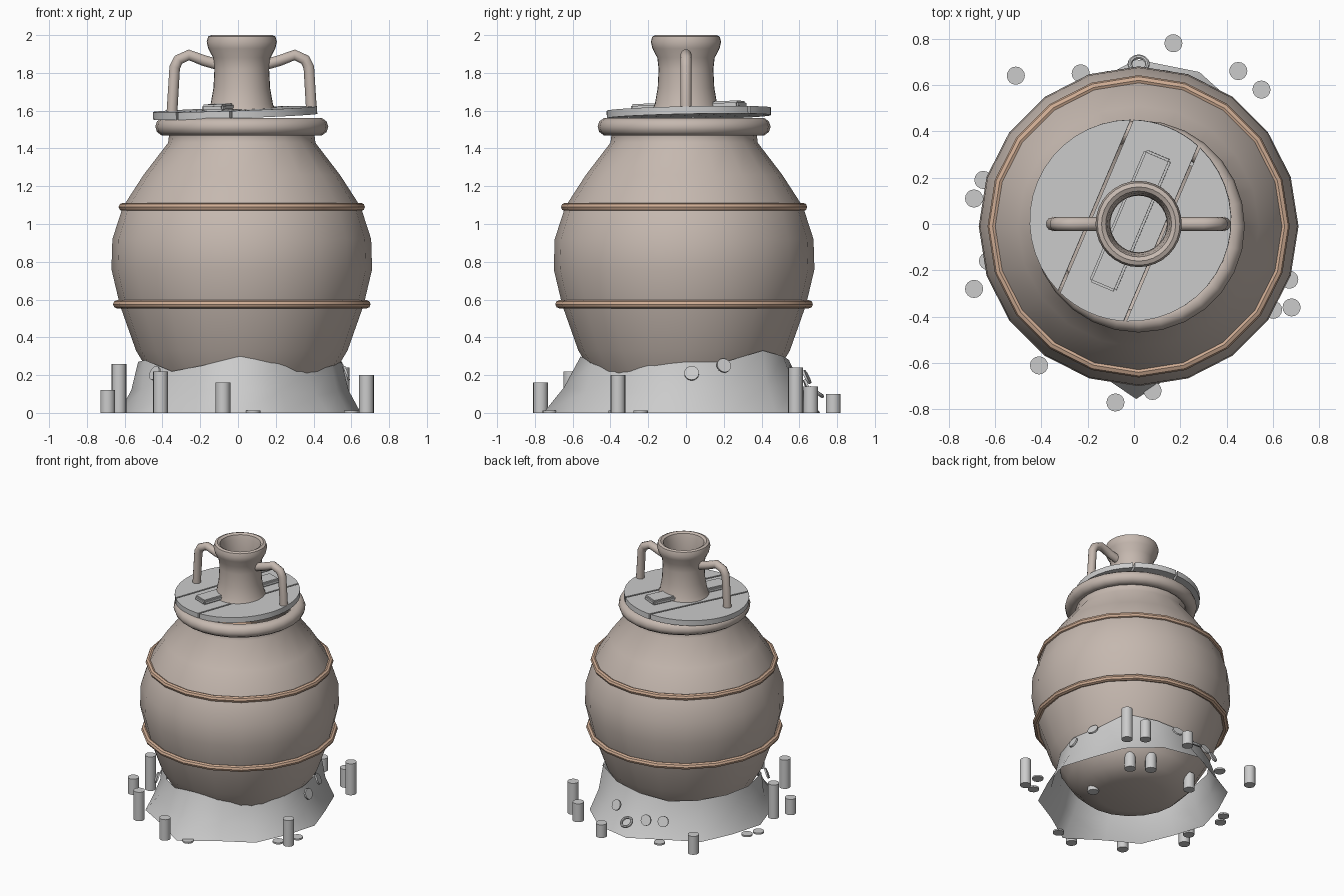
import bpy, bmesh, math
from mathutils import Vector, Matrix

if "Cube" in bpy.data.objects:
    bpy.data.objects.remove(bpy.data.objects["Cube"])

def material(name, rgb):
    m = bpy.data.materials.new(name)
    m.diffuse_color = (*rgb, 1)
    m.use_nodes = True
    m.node_tree.nodes["Principled BSDF"].inputs["Base Color"].default_value = m.diffuse_color
    return m

CLAY = material("clay", (0.56, 0.48, 0.43))
BAND = material("rust_band", (0.62, 0.41, 0.29))

def finish(name, bm, mat=None, smooth=40, recalc=True):
    if recalc:
        bmesh.ops.recalc_face_normals(bm, faces=bm.faces)
    me = bpy.data.meshes.new(name)
    bm.to_mesh(me)
    bm.free()
    ob = bpy.data.objects.new(name, me)
    bpy.context.collection.objects.link(ob)
    if mat:
        me.materials.append(mat)
    if smooth:
        bpy.ops.object.select_all(action='DESELECT')
        ob.select_set(True)
        bpy.context.view_layer.objects.active = ob
        bpy.ops.object.shade_smooth_by_angle(angle=math.radians(smooth))
    return ob

def lathe(name, profile, n, center, mat, closed=False, cap=False):
    bm = bmesh.new()
    rings = [[bm.verts.new((center[0] + r * math.cos(2 * math.pi * i / n),
                            center[1] + r * math.sin(2 * math.pi * i / n), z))
              for i in range(n)] for r, z in profile]
    pairs = list(zip(rings, rings[1:]))
    if closed:
        pairs.append((rings[-1], rings[0]))
    for a, b in pairs:
        for i in range(n):
            j = (i + 1) % n
            bm.faces.new((a[i], a[j], b[j], b[i]))
    if cap:
        bm.faces.new(rings[0][::-1])
    return finish(name, bm, mat, recalc=closed or cap)

def circle_profile(r, z, minor, k=10):
    return [(r + minor * math.cos(2 * math.pi * i / k), z + minor * math.sin(2 * math.pi * i / k))
            for i in range(k)]

def cylinder(name, loc, r, h, direction=(0, 0, 1), n=16):
    bm = bmesh.new()
    bmesh.ops.create_cone(bm, cap_ends=True, segments=n, radius1=r, radius2=r, depth=h)
    rot = Vector((0, 0, 1)).rotation_difference(Vector(direction)).to_matrix().to_4x4()
    bm.transform(Matrix.Translation(loc) @ rot)
    return finish(name, bm)

# large jar with rolled rim and two bands
C = (0.02, -0.01)
lathe("jar_body", [(0.23, 0.01), (0.36, 0.05), (0.44, 0.13), (0.5, 0.23), (0.56, 0.33), (0.645, 0.57),
                   (0.69, 0.76), (0.685, 0.92), (0.63, 1.09), (0.52, 1.26), (0.39, 1.43),
                   (0.385, 1.47), (0.40, 1.52)], 20, C, CLAY, cap=True)
lathe("jar_rim", circle_profile(0.41, 1.515, 0.048), 28, C, CLAY, closed=True)
for name, r, z in (("lower_band", 0.66, 0.575), ("upper_band", 0.63, 1.09)):
    lathe(name, circle_profile(r, z, 0.022, 8), 20, C, BAND, closed=True)

# tilted round lid: a disc sawn into three planks
ANG = math.radians(67)
TILT = Matrix.Translation((-0.015, 0.015, 1.588)) @ Matrix.Rotation(-0.035, 4, 'Y') \
    @ Matrix.Rotation(0.02, 4, 'X') @ Matrix.Rotation(ANG, 4, 'Z')
R = 0.435
for k, (lo, hi) in enumerate(((-R, -0.154), (-0.142, 0.157), (0.169, R))):
    lo_a, hi_a = math.asin(lo / R), math.asin(hi / R)
    ys = [R * math.sin(lo_a + (hi_a - lo_a) * i / 8) for i in range(9)]
    half = [(math.sqrt(max(R * R - y * y, 1e-5)), y) for y in ys]
    outline = half + [(-x, y) for x, y in reversed(half)]
    bm = bmesh.new()
    f = bm.faces.new([bm.verts.new((x, y, -0.02)) for x, y in outline])
    top = bmesh.ops.extrude_face_region(bm, geom=[f])["geom"]
    bmesh.ops.translate(bm, vec=(0, 0, 0.04), verts=[v for v in top if isinstance(v, bmesh.types.BMVert)])
    bm.transform(TILT)
    finish("lid_plank_%d" % (k + 1), bm)

# batten across the lid
bm = bmesh.new()
bmesh.ops.create_cube(bm, size=1)
bmesh.ops.scale(bm, vec=(0.62, 0.125, 0.038), verts=bm.verts)
bmesh.ops.bevel(bm, geom=list(bm.edges), offset=0.01, segments=2, affect='EDGES')
bm.transform(TILT @ Matrix.Translation((0, 0, 0.036)))
finish("lid_batten", bm)

# broken jug neck standing on the lid, open through
NX = 0.02
lathe("jug_neck", [(0.178, 1.605), (0.165, 1.635), (0.15, 1.72), (0.145, 1.82), (0.152, 1.88),
                   (0.178, 1.93), (0.186, 1.965), (0.178, 1.993), (0.16, 2.0), (0.142, 1.99),
                   (0.134, 1.96), (0.125, 1.88), (0.122, 1.8), (0.13, 1.7), (0.155, 1.605)],
      32, (NX, 0), CLAY, closed=True)

# mirrored jug handles
for side, name in ((-1, "handle_left"), (1, "handle_right")):
    cu = bpy.data.curves.new(name, 'CURVE')
    cu.dimensions = '3D'
    cu.bevel_depth = 0.03
    cu.bevel_resolution = 3
    cu.use_fill_caps = True
    sp = cu.splines.new('POLY')
    pts = [(0.13, 1.845), (0.20, 1.865), (0.28, 1.895), (0.335, 1.87), (0.355, 1.83), (0.37, 1.585)]
    sp.points.add(len(pts) - 1)
    for p, (x, z) in zip(sp.points, pts):
        p.co = (NX + side * x, 0, z, 1)
    ob = bpy.data.objects.new(name, cu)
    cu.materials.append(CLAY)
    bpy.context.collection.objects.link(ob)

# wavy earth skirt around the foot
foot = [.64, .61, .67, .71, .71, .63, .66, .62, .64, .61, .66, .64, .755, .64, .66, .62]
crest = [.27, .27, .33, .3, .28, .25, .26, .27, .27, .28, .22, .25, .30, .26, .21, .25]
N = 16
bm = bmesh.new()
rings = []
for t, bulge in ((0, 0), (0.45, -0.02), (1, 0)):
    ring = []
    for i in range(N):
        a = 2 * math.pi * i / N
        z = crest[i] * t
        rt = 0.515 + 0.6 * (crest[i] - 0.23)
        r = foot[i] + (rt - foot[i]) * t + bulge
        ring.append(bm.verts.new((0.01 + r * math.cos(a), r * math.sin(a), z)))
    rings.append(ring)
for a, b in zip(rings, rings[1:]):
    for i in range(N):
        j = (i + 1) % N
        bm.faces.new((a[i], a[j], b[j], b[i]))
finish("earth_skirt", bm, smooth=60, recalc=False)

# coin stacks (x, y, height)
stacks = [(-0.69, -0.28, .12), (-0.63, -0.16, .26), (-0.41, -0.61, .22), (-0.08, -0.77, .16),
          (0.68, -0.36, .20), (0.55, 0.58, .24), (0.45, 0.66, .14), (0.17, 0.78, .10),
          (-0.51, 0.64, .14), (0.27, 0.28, .12), (0.15, 0.36, .12), (0.26, -0.13, .1), (-0.23, 0.32, .12)]
for k, (x, y, h) in enumerate(stacks):
    cylinder("coin_stack_%d" % (k + 1), (x, y, h / 2), 0.039, h)

# loose coins on the ground
for k, (x, y) in enumerate([(-0.65, 0.19), (-0.69, 0.11), (-0.23, 0.65), (0.08, -0.72), (0.6, -0.37), (0.67, -0.24)]):
    cylinder("loose_coin_%d" % (k + 1), (x, y, 0.006), 0.039, 0.012)

# coins resting on the skirt (position, facing)
leaning = [((0.575, 0.03, 0.21), (1, 0, 0.35)), ((0.54, 0.2, 0.25), (0.9, 0.35, 0.4)),
           ((-0.11, 0.64, 0.14), (-0.1, 1, 0.4)), ((-0.22, 0.59, 0.14), (-0.3, 1, 0.4)),
           ((-0.44, -0.35, 0.21), (-0.8, -0.6, 0.4)), ((0.14, 0.64, 0.19), (0.2, 1, 0.5))]
for k, (p, d) in enumerate(leaning):
    cylinder("leaning_coin_%d" % (k + 1), p, 0.039, 0.012, d)

# small ring leaning at the back
bpy.ops.mesh.primitive_torus_add(major_radius=0.038, minor_radius=0.01, major_segments=20,
                                 minor_segments=8, location=(0.02, 0.69, 0.11), rotation=(-0.6, 0, 0))
bpy.context.object.name = "finger_ring"
bpy.ops.object.shade_smooth_by_angle()
